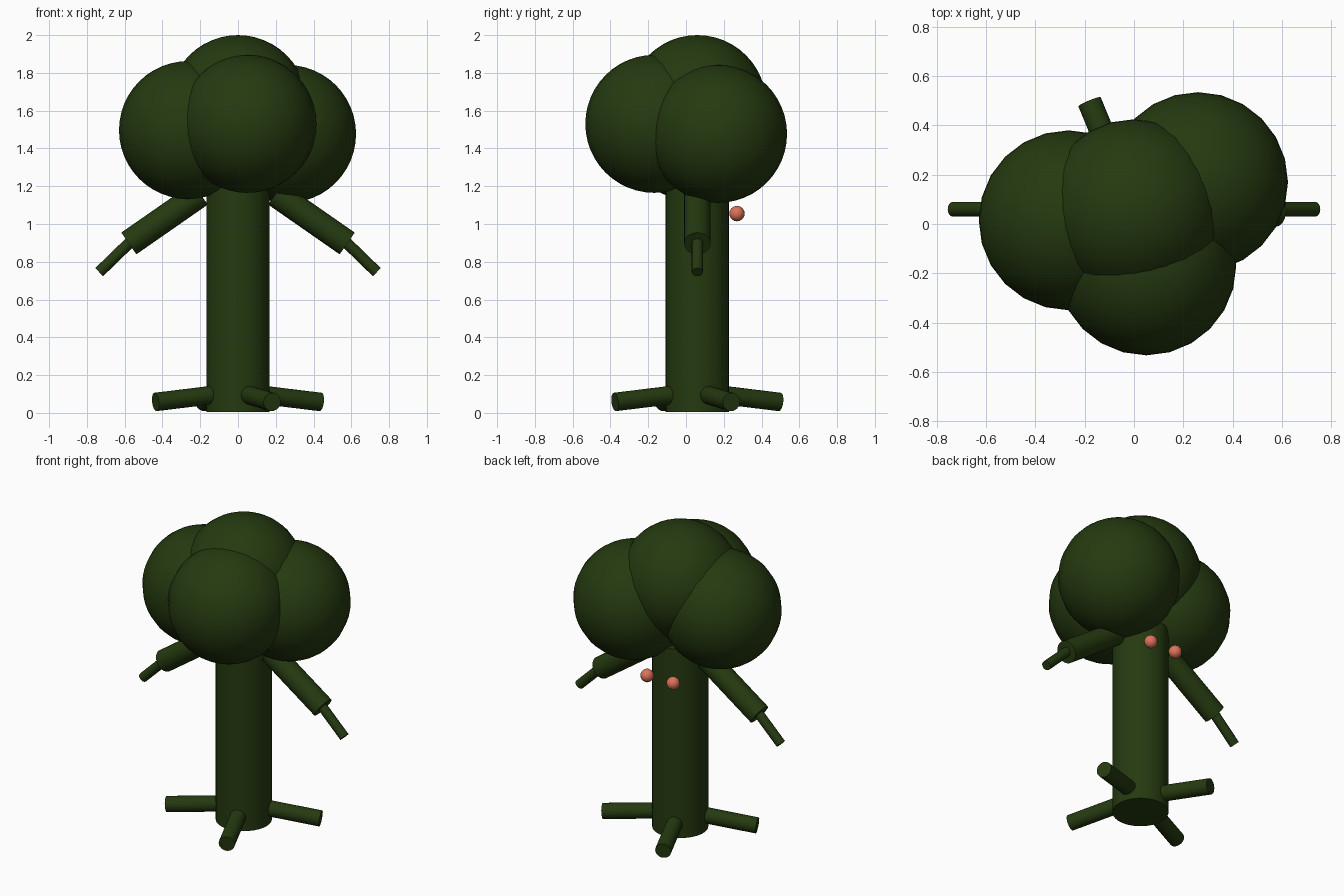
import bpy, math
from mathutils import Vector

if "Cube" in bpy.data.objects:
    bpy.data.objects.remove(bpy.data.objects["Cube"])

CY = 0.06  # trunk axis offset in y


def material(name, rgb):
    m = bpy.data.materials.new(name)
    m.diffuse_color = (*rgb, 1.0)
    m.use_nodes = True
    m.node_tree.nodes["Principled BSDF"].inputs["Base Color"].default_value = m.diffuse_color
    return m


GREEN = material("dark_green", (0.018, 0.042, 0.005))
CORAL = material("coral", (0.72, 0.17, 0.10))


def finish(name, mat):
    o = bpy.context.object
    o.name = name
    o.data.materials.append(mat)
    bpy.ops.object.shade_smooth_by_angle(angle=math.radians(40))
    return o


def rod(name, a, b, r, sides=24):
    a, b = Vector(a), Vector(b)
    d = b - a
    bpy.ops.mesh.primitive_cylinder_add(
        vertices=sides, radius=r, depth=d.length, location=(a + b) / 2,
        rotation=d.to_track_quat('Z', 'Y').to_euler())
    return finish(name, GREEN)


def ball(name, c, r, mat, segments, rings):
    bpy.ops.mesh.primitive_uv_sphere_add(
        segments=segments, ring_count=rings, radius=r, location=c)
    return finish(name, mat)


# Trunk
rod("trunk", (0, CY, 0.005), (0, CY, 1.25), 0.168, 32)

# Foliage clumps
clumps = {
    "foliage_top": (0, CY, 1.635),
    "foliage_left": (-0.265, 0.015, 1.497),
    "foliage_front": (0.05, -0.168, 1.53),
    "foliage_right": (0.26, 0.17, 1.477),
}
for name, c in clumps.items():
    ball(name, c, 0.365, GREEN, 24, 24)

# Branches with thinner twigs, and berries, mirrored in x
for side, s in (("left", -1), ("right", 1)):
    rod("branch_" + side, (s * 0.2, CY, 1.16), (s * 0.578, CY, 0.897), 0.07)
    rod("twig_" + side, (s * 0.56, CY, 0.915), (s * 0.735, CY, 0.745), 0.03, 16)
    ball("berry_" + side, (s * 0.095, 0.27, 1.055), 0.041, CORAL, 12, 8)

# Roots fanned around the base, sloping down outwards
for i in range(4):
    t = math.radians(22.5 + 90 * i)
    c, s = math.cos(t), math.sin(t)
    rod(f"root_{i + 1}", (0.1 * c, CY + 0.1 * s, 0.1),
        (0.472 * c, CY + 0.472 * s, 0.058), 0.049)
